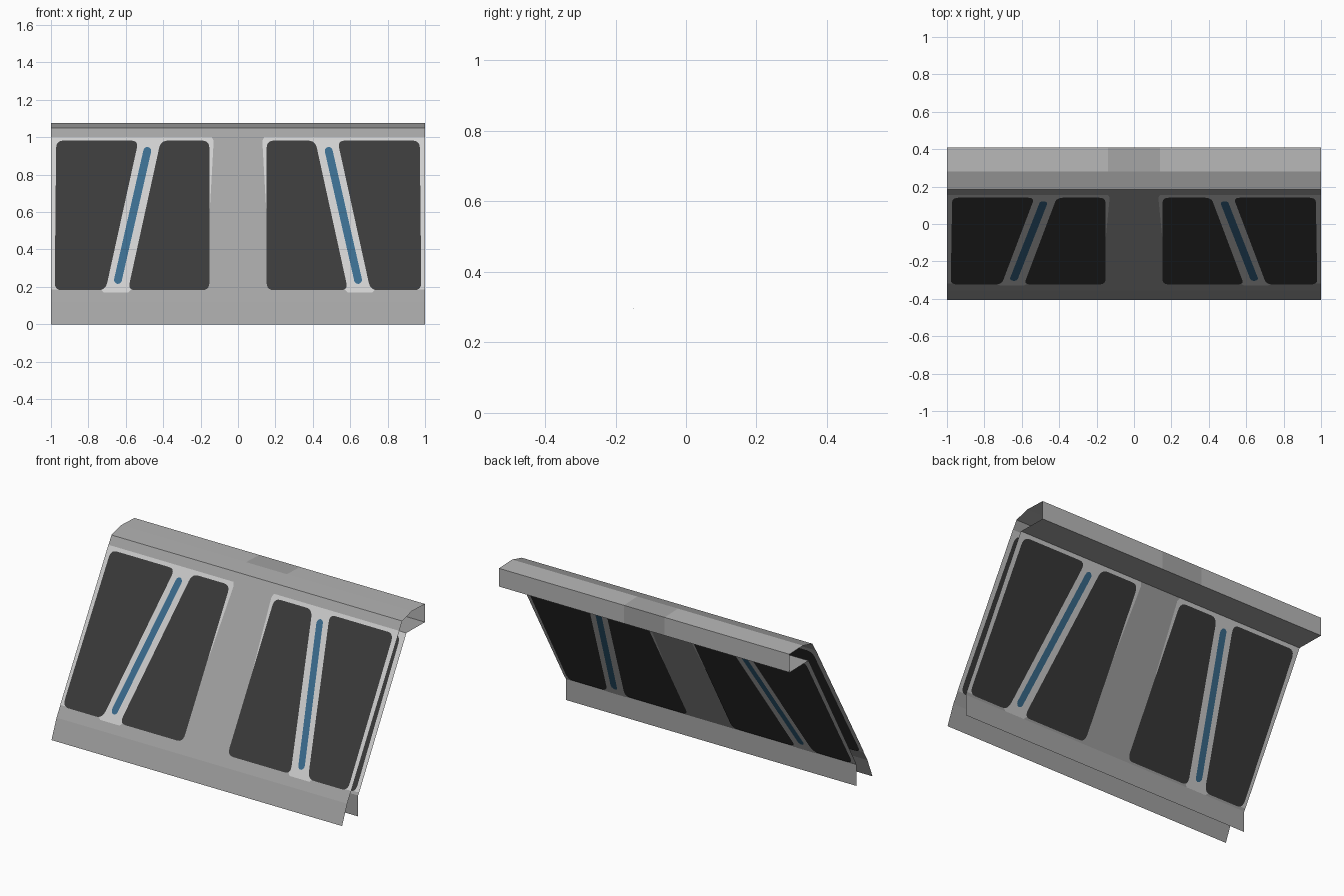
import bpy, bmesh, math
from mathutils import Vector

if "Cube" in bpy.data.objects:
    bpy.data.objects.remove(bpy.data.objects["Cube"])


def material(name, rgb):
    m = bpy.data.materials.new(name)
    m.diffuse_color = (*rgb, 1)
    m.use_nodes = True
    m.node_tree.nodes["Principled BSDF"].inputs["Base Color"].default_value = m.diffuse_color
    return m


GREY = material("wall grey", (0.37, 0.37, 0.37))
MID = material("worn grey", (0.47, 0.47, 0.47))
LIGHT = material("frame light grey", (0.62, 0.62, 0.62))
DARK = material("panel dark grey", (0.042, 0.042, 0.042))
BLUE = material("light strip blue", (0.042, 0.15, 0.27))


def finish(bm, name, mats):
    me = bpy.data.meshes.new(name)
    bm.to_mesh(me)
    bm.free()
    for m in mats:
        me.materials.append(m)
    ob = bpy.data.objects.new(name, me)
    bpy.context.collection.objects.link(ob)
    return ob


# Wall sheet: one open profile (y, z), front foot -> over the top lip -> back foot
PROFILE = [(-0.405, 0), (-0.355, 0.12), (0.185, 1.05), (0.28, 1.075), (0.41, 1.07),
           (0.41, 0.957), (0.225, 0.96), (-0.248, 0.13), (-0.248, 0)]
COLUMNS = [-1, -0.14, 0.14, 1]
bm = bmesh.new()
rows = [[bm.verts.new((x, y, z)) for x in COLUMNS] for y, z in PROFILE]
for i in range(len(rows) - 1):
    for j in range(3):
        f = bm.faces.new((rows[i][j], rows[i][j + 1], rows[i + 1][j + 1], rows[i + 1][j]))
        # lighter worn areas on the lip's top and back, left and right of the centre
        f.material_index = 1 if i in (3, 4) and j != 1 else 0
finish(bm, "wall_sheet", [GREY, MID])


def rounded(points, r, steps=5):
    """Round the corners of a polygon with quadratic curves."""
    pts = [Vector(p) for p in points]
    out = []
    for i, p in enumerate(pts):
        a = p + (pts[i - 1] - p).normalized() * r
        b = p + (pts[(i + 1) % len(pts)] - p).normalized() * r
        for k in range(steps + 1):
            t = k / steps
            out.append(a * (1 - t) ** 2 + p * 2 * t * (1 - t) + b * t * t)
    return out


def capsule(a, b, r, steps=8):
    """Long bar outline with round ends."""
    a, b = Vector(a), Vector(b)
    ang = math.atan2(b.y - a.y, b.x - a.x)
    out = []
    for c, start in ((b, ang - math.pi / 2), (a, ang + math.pi / 2)):
        for k in range(steps + 1):
            t = start + math.pi * k / steps
            out.append(c + Vector((math.cos(t), math.sin(t))) * r)
    return out


# Outlines in (x, z) for the right half
FRAME = [Vector(p) for p in [(0.15, 0.62), (0.57, 0.185), (0.585, 0.17), (0.72, 0.17),
                             (0.735, 0.185), (1, 0.185), (1, 1.0), (0.14, 1.0), (0.13, 0.98)]]
INNER = rounded([(0.153, 0.18), (0.588, 0.18), (0.413, 0.98), (0.153, 0.98)], 0.04)
OUTER = rounded([(0.708, 0.18), (0.98, 0.18), (0.972, 0.98), (0.532, 0.98)], 0.04)
STRIP = capsule((0.642, 0.235), (0.485, 0.925), 0.021)


def plates(name, outline, mat, lift, side):
    """Flat plates on both faces of a sloping sheet, mirrored left and right."""
    lo, hi = (PROFILE[1], PROFILE[2]) if side == "front" else (PROFILE[7], PROFILE[6])
    drop = 0 if side == "front" else 0.04
    k = (hi[0] - lo[0]) / (hi[1] - lo[1])
    normal = Vector((0, -1, k)).normalized()
    bm = bmesh.new()
    for sx in (1, -1):
        for sn in (1, -1):
            n = normal * sn
            vs = []
            for p in outline:
                z = p.y - drop
                vs.append(bm.verts.new(Vector((sx * p.x, lo[0] + k * (z - lo[1]), z)) + n * lift))
            f = bm.faces.new(vs)
            f.normal_update()
            if f.normal.dot(n) < 0:
                f.normal_flip()
    bmesh.ops.triangulate(bm, faces=bm.faces[:])
    finish(bm, side + "_" + name, [mat])


# Frames, dark panels and slanted blue strips on the front and back slopes
for side in ("front", "back"):
    plates("light_frame", FRAME, LIGHT, 0.002, side)
    plates("inner_panel", INNER, DARK, 0.004, side)
    plates("outer_panel", OUTER, DARK, 0.004, side)
    plates("blue_strip", STRIP, BLUE, 0.004, side)
